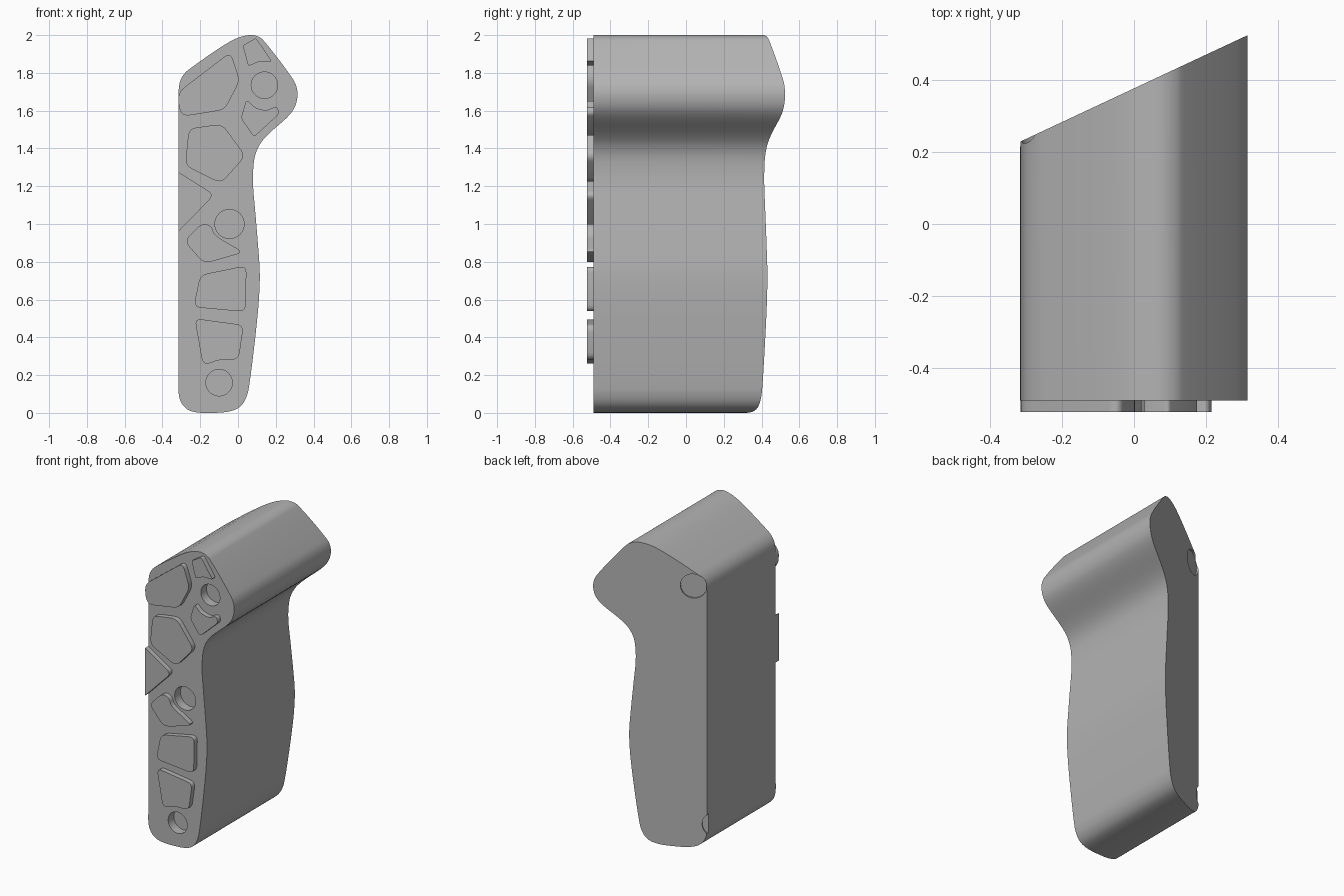
import bpy, bmesh, math
from mathutils import Vector

cube = bpy.data.objects.get("Cube")
if cube:
    bpy.data.objects.remove(cube, do_unlink=True)

grey = bpy.data.materials.new("mid_grey")
grey.use_nodes = True
grey.diffuse_color = (0.45, 0.45, 0.45, 1)
grey.node_tree.nodes["Principled BSDF"].inputs["Base Color"].default_value = (0.45, 0.45, 0.45, 1)

FRONT, PLATE_FRONT, SLOPE, MID = -0.49, -0.523, 0.468, 0.377


def back_y(x):
    return MID + SLOPE * x


def smooth_loop(pts, steps=5):
    """Closed centripetal spline through the points."""
    pts = [Vector(p) for p in pts]
    out = []
    for i in range(len(pts)):
        a, b, c, d = (pts[(i + k) % len(pts)] for k in (-1, 0, 1, 2))
        u = (b - a).length ** 0.5
        v = u + (c - b).length ** 0.5
        w = v + (d - c).length ** 0.5
        for s in range(steps):
            t = u + (v - u) * s / steps
            p = a + (b - a) * (t / u)
            q = b + (c - b) * ((t - u) / (v - u))
            r = c + (d - c) * ((t - v) / (w - v))
            p, q = p + (q - p) * (t / v), q + (r - q) * ((t - u) / (w - u))
            out.append(p + (q - p) * ((t - u) / (v - u)))
    return out


def round_corners(pts, radius=0.035, steps=5):
    """Polygon with curved corners."""
    pts = [Vector(p) for p in pts]
    out = []
    for i, p in enumerate(pts):
        a, b = pts[i - 1] - p, pts[(i + 1) % len(pts)] - p
        a = p + a.normalized() * min(radius, a.length * 0.45)
        b = p + b.normalized() * min(radius, b.length * 0.45)
        for s in range(steps + 1):
            t = s / steps
            out.append(a * (1 - t) ** 2 + p * 2 * t * (1 - t) + b * t * t)
    return out


def prism(name, loop, front, back):
    """Extrude an (x, z) loop along y, back being a function of x."""
    bm = bmesh.new()
    f = [bm.verts.new((p.x, front, p.y)) for p in loop]
    b = [bm.verts.new((p.x, back(p.x), p.y)) for p in loop]
    bm.faces.new(f)
    bm.faces.new(b[::-1])
    for i in range(len(loop)):
        bm.faces.new((f[i - 1], b[i - 1], b[i], f[i]))
    bmesh.ops.recalc_face_normals(bm, faces=bm.faces)
    mesh = bpy.data.meshes.new(name)
    bm.to_mesh(mesh)
    bm.free()
    mesh.materials.append(grey)
    ob = bpy.data.objects.new(name, mesh)
    bpy.context.collection.objects.link(ob)
    return ob


def shade(ob):
    bpy.ops.object.select_all(action='DESELECT')
    ob.select_set(True)
    bpy.context.view_layer.objects.active = ob
    bpy.ops.object.shade_smooth_by_angle(angle=math.radians(30))


def drill(ob, centre, axis, radius, depth):
    """Sink a flat-bottomed round pocket into the body."""
    bpy.ops.mesh.primitive_cylinder_add(vertices=48, radius=radius, depth=2 * depth, location=centre)
    cutter = bpy.context.object
    cutter.name = "pocket_cutter"
    cutter.hide_render = True
    cutter.rotation_euler = Vector(axis).to_track_quat('Z', 'Y').to_euler()
    cutter.data.materials.append(grey)
    mod = ob.modifiers.new("pocket", 'BOOLEAN')
    mod.operation = 'DIFFERENCE'
    mod.solver = 'EXACT'
    mod.object = cutter
    bpy.context.view_layer.objects.active = ob
    bpy.ops.object.modifier_apply(modifier=mod.name)
    bpy.data.objects.remove(cutter, do_unlink=True)


# Grip body with slanted back
outline = [
    (-.315, .11), (-.315, .2), (-.315, 1.6), (-.315, 1.7), (-.305, 1.76), (-.28, 1.8),
    (-.23, 1.84), (-.035, 1.97), (.03, 1.995), (.08, 2), (.12, 1.985), (.145, 1.96),
    (.275, 1.79), (.305, 1.74), (.315, 1.69), (.305, 1.63), (.275, 1.58), (.155, 1.47),
    (.115, 1.42), (.09, 1.36), (.08, 1.28), (.08, 1.2), (.09, 1.08), (.105, .9),
    (.115, .75), (.113, .64), (.1, .48), (.06, .15), (.05, .1), (.03, .055), (0, .025),
    (-.05, .007), (-.13, 0), (-.22, .003), (-.27, .02), (-.303, .06)]
body = prism("grip_body", smooth_loop(outline), FRONT, back_y)

# Round pockets in the front and the back
for x, z, r in ((.14, 1.735, .07), (-.045, 1, .077), (-.1, .16, .07)):
    drill(body, (x, FRONT, z), (0, 1, 0), r, 0.06)
for x, z in ((-.24, 1.735), (-.36, .16)):
    drill(body, (x, back_y(x), z), (-SLOPE, 1, 0), 0.08, 0.012)
shade(body)

# Raised front pads
pads = {
    "upper_pad": [(-.315, 1.7), (-.04, 1.91), (.01, 1.76), (-.07, 1.605), (-.29, 1.57), (-.315, 1.62)],
    "upper_middle_pad": [(-.26, 1.505), (-.085, 1.53), (.04, 1.36), (-.09, 1.215), (-.28, 1.31)],
    "side_pad": [(-.315, 1.275), (-.125, 1.155), (-.315, .96)],
    "middle_pad": [(-.19, 1.005), (-.14, .99), (-.125, .94), (.03, .85), (-.18, .79), (-.285, .91)],
    "lower_middle_pad": [(-.2, .73), (.045, .78), (.04, .535), (-.235, .56)],
    "lower_pad": [(-.23, .5), (.03, .465), (.003, .28), (-.09, .285), (-.185, .25)],
    "top_pad": [(.025, 1.945), (.095, 1.985), (.18, 1.86), (.11, 1.86), (.055, 1.835)],
    "thumb_pad": [(.045, 1.66), (.09, 1.615), (.15, 1.6), (.205, 1.625), (.22, 1.585),
                  (.085, 1.46), (.015, 1.56)],
}
small = {"top_pad": 0.012, "thumb_pad": 0.02, "side_pad": 0.02}
for name, corners in pads.items():
    if name == "side_pad":
        loop = [Vector(corners[0])] + round_corners(corners, 0.04)[6:12] + [Vector(corners[2])]
    else:
        loop = round_corners(corners, small.get(name, 0.04))
    shade(prism(name, loop, PLATE_FRONT, lambda x: FRONT))
